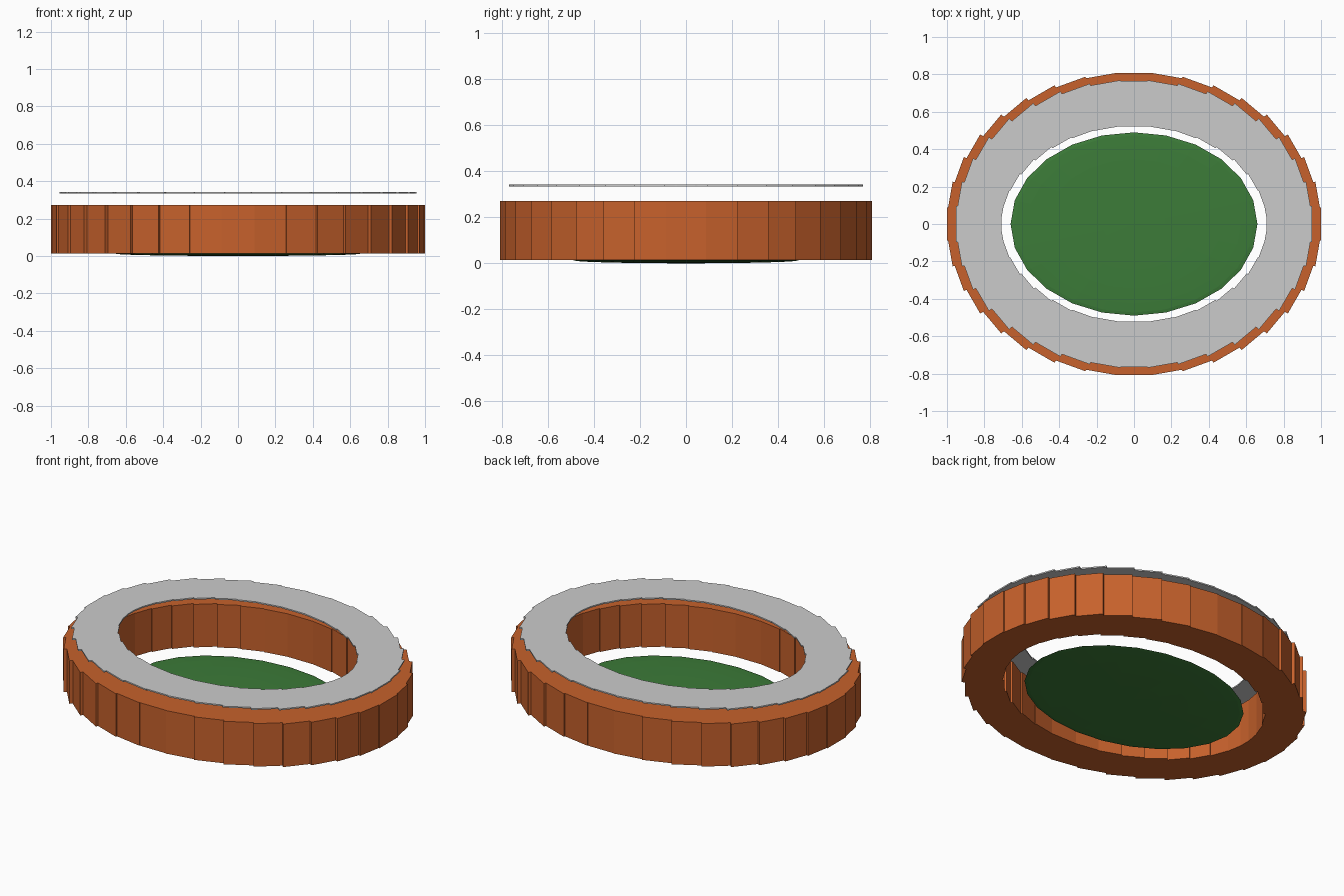
import bpy, bmesh, math
from mathutils import Matrix, Vector

if "Cube" in bpy.data.objects:
    bpy.data.objects.remove(bpy.data.objects["Cube"])

N = 36  # segments around the oval


def material(name, rgb):
    m = bpy.data.materials.new(name)
    m.diffuse_color = (*rgb, 1)
    m.use_nodes = True
    m.node_tree.nodes["Principled BSDF"].inputs["Base Color"].default_value = m.diffuse_color
    return m


def finish(name, bm, mat=None):
    me = bpy.data.meshes.new(name)
    bm.to_mesh(me)
    bm.free()
    ob = bpy.data.objects.new(name, me)
    bpy.context.collection.objects.link(ob)
    if mat:
        me.materials.append(mat)
    return ob


def oval_of_boxes(name, a, b, depth, width, z0, z1, mat=None):
    """Overlapping boxes whose outer faces sit on an oval a x b."""
    bm = bmesh.new()
    for i in range(N):
        t = 2 * math.pi * i / N
        pos = Vector(((a - depth / 2) * math.cos(t),
                      (b - depth / 2) * math.sin(t), (z0 + z1) / 2))
        bmesh.ops.create_cube(bm, size=1, matrix=Matrix.Translation(pos)
                              @ Matrix.Rotation(t, 4, 'Z')
                              @ Matrix.Diagonal((depth, width, z1 - z0, 1)))
    return finish(name, bm, mat)


# Seating stand: ring of upright blocks
oval_of_boxes("stand", 1.0, 0.806, 0.215, 0.175, 0.014, 0.272,
              material("orange", (0.57, 0.12, 0.025)))

# Roof: thin flat panels floating above the stand
oval_of_boxes("roof", 0.951, 0.764, 0.242, 0.19, 0.334, 0.342)

# Pitch: very flat ellipsoid inside the ring
bm = bmesh.new()
bmesh.ops.create_uvsphere(bm, u_segments=24, v_segments=12, radius=1,
                          matrix=Matrix.Translation((0, 0, 0.013))
                          @ Matrix.Diagonal((0.66, 0.49, 0.013, 1)))
finish("pitch", bm, material("green", (0.045, 0.2, 0.04)))
